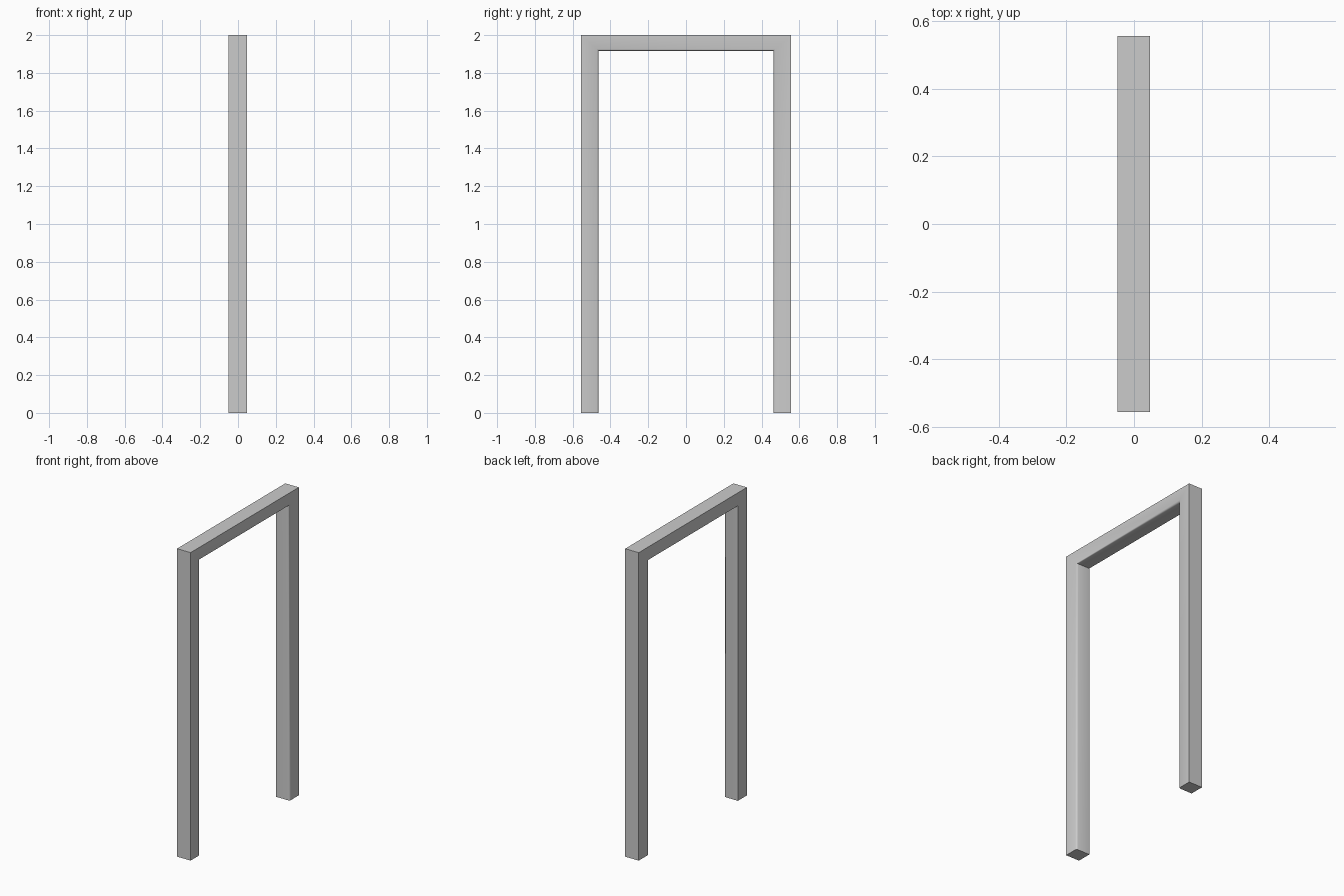
import bpy, bmesh

if "Cube" in bpy.data.objects:
    bpy.data.objects.remove(bpy.data.objects["Cube"])

X0, X1 = -0.049, 0.048      # depth of the frame
OUT, INN = 0.555, 0.462     # outer and inner half widths
TOP, UNDER = 2.0, 1.916     # top and underside of the lintel

# Door frame: one arch-shaped profile extruded along x
profile = [(-OUT, 0), (-INN, 0), (-INN, UNDER), (INN, UNDER),
           (INN, 0), (OUT, 0), (OUT, TOP), (-OUT, TOP)]
bm = bmesh.new()
face = bm.faces.new([bm.verts.new((X0, y, z)) for y, z in profile])
ext = bmesh.ops.extrude_face_region(bm, geom=[face], use_keep_orig=True)
verts = [g for g in ext["geom"] if isinstance(g, bmesh.types.BMVert)]
bmesh.ops.translate(bm, verts=verts, vec=(X1 - X0, 0, 0))
bmesh.ops.recalc_face_normals(bm, faces=bm.faces[:])

# Soft inner rim on the +x side of the opening
rim = [e for e in bm.edges
       if all(abs(v.co.x - X1) < 1e-5 and abs(v.co.y) < INN + 1e-4
              and v.co.z < UNDER + 1e-4 for v in e.verts)]
bmesh.ops.bevel(bm, geom=rim, offset=0.011, segments=2, profile=0.5, affect='EDGES')
bmesh.ops.recalc_face_normals(bm, faces=bm.faces[:])

mesh = bpy.data.meshes.new("door_frame")
bm.to_mesh(mesh)
bm.free()
frame = bpy.data.objects.new("door_frame", mesh)
bpy.context.collection.objects.link(frame)

# Smooth the rim, keep the box edges sharp
bpy.context.view_layer.objects.active = frame
frame.select_set(True)
bpy.ops.object.shade_smooth_by_angle(angle=0.87)
